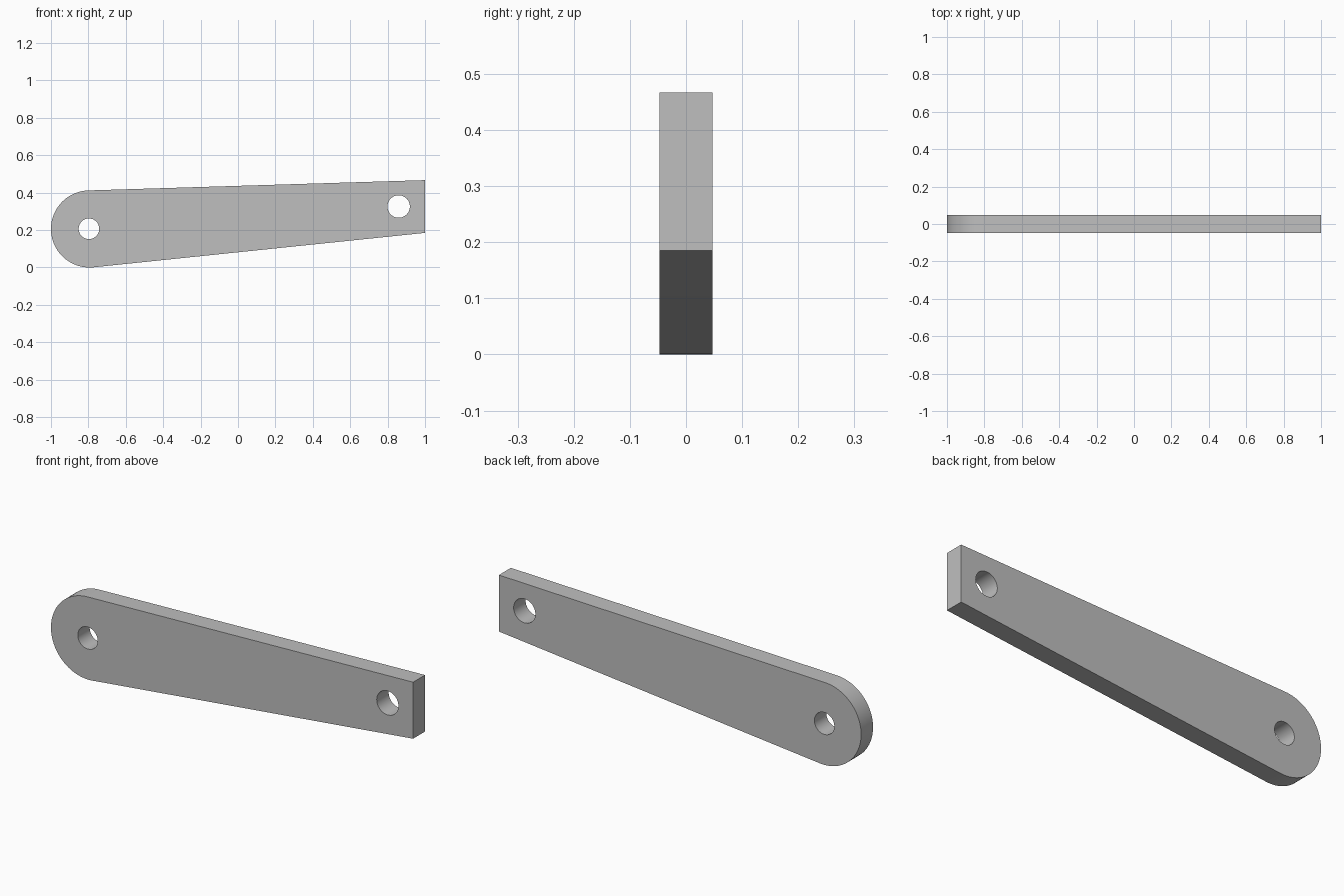
import bpy
import bmesh
from math import cos, sin, radians

cube = bpy.data.objects.get("Cube")
if cube:
    bpy.data.objects.remove(cube, do_unlink=True)

HALF_THICKNESS = 0.047
PIVOT_X, PIVOT_Z, PIVOT_R = -0.794, 0.206, 0.206


def arc(x, z, r, start, end, steps):
    """Points along an arc, angles in degrees."""
    angles = [radians(start + (end - start) * i / steps) for i in range(steps + 1)]
    return [(x + r * cos(a), z + r * sin(a)) for a in angles]


def add_loop(bm, points):
    """Closed loop of edges on the front plane."""
    verts = [bm.verts.new((x, -HALF_THICKNESS, z)) for x, z in points]
    return [bm.edges.new((v, verts[(i + 1) % len(verts)])) for i, v in enumerate(verts)]


# Plain grey metal
grey = bpy.data.materials.new("plain_grey")
grey.use_nodes = True
colour = (0.52, 0.52, 0.52, 1)
grey.diffuse_color = colour
grey.node_tree.nodes["Principled BSDF"].inputs["Base Color"].default_value = colour

# Tapered outline: rounded end running tangentially into a square end
outline = arc(PIVOT_X, PIVOT_Z, PIVOT_R, 91.7, 275.8, 48)
outline += [(1.0, 0.185), (1.0, 0.467)]

# Outline and two bolt holes, filled and extruded through the thickness
bm = bmesh.new()
edges = add_loop(bm, outline)
for x, z, r in ((-0.797, 0.207, 0.055), (0.859, 0.326, 0.06)):
    edges += add_loop(bm, arc(x, z, r, 0, 360, 48)[:-1])
bmesh.ops.triangle_fill(bm, edges=edges, use_beauty=True, normal=(0, -1, 0))
extruded = bmesh.ops.extrude_face_region(bm, geom=bm.faces[:])
back = [g for g in extruded["geom"] if isinstance(g, bmesh.types.BMVert)]
bmesh.ops.translate(bm, verts=back, vec=(0, 2 * HALF_THICKNESS, 0))
bmesh.ops.recalc_face_normals(bm, faces=bm.faces[:])

mesh = bpy.data.meshes.new("link_arm")
bm.to_mesh(mesh)
bm.free()
mesh.materials.append(grey)
arm = bpy.data.objects.new("link_arm", mesh)
bpy.context.collection.objects.link(arm)

# Smooth rounded walls, crisp rims
bpy.ops.object.select_all(action="DESELECT")
arm.select_set(True)
bpy.context.view_layer.objects.active = arm
bpy.ops.object.shade_smooth_by_angle(angle=radians(30))
